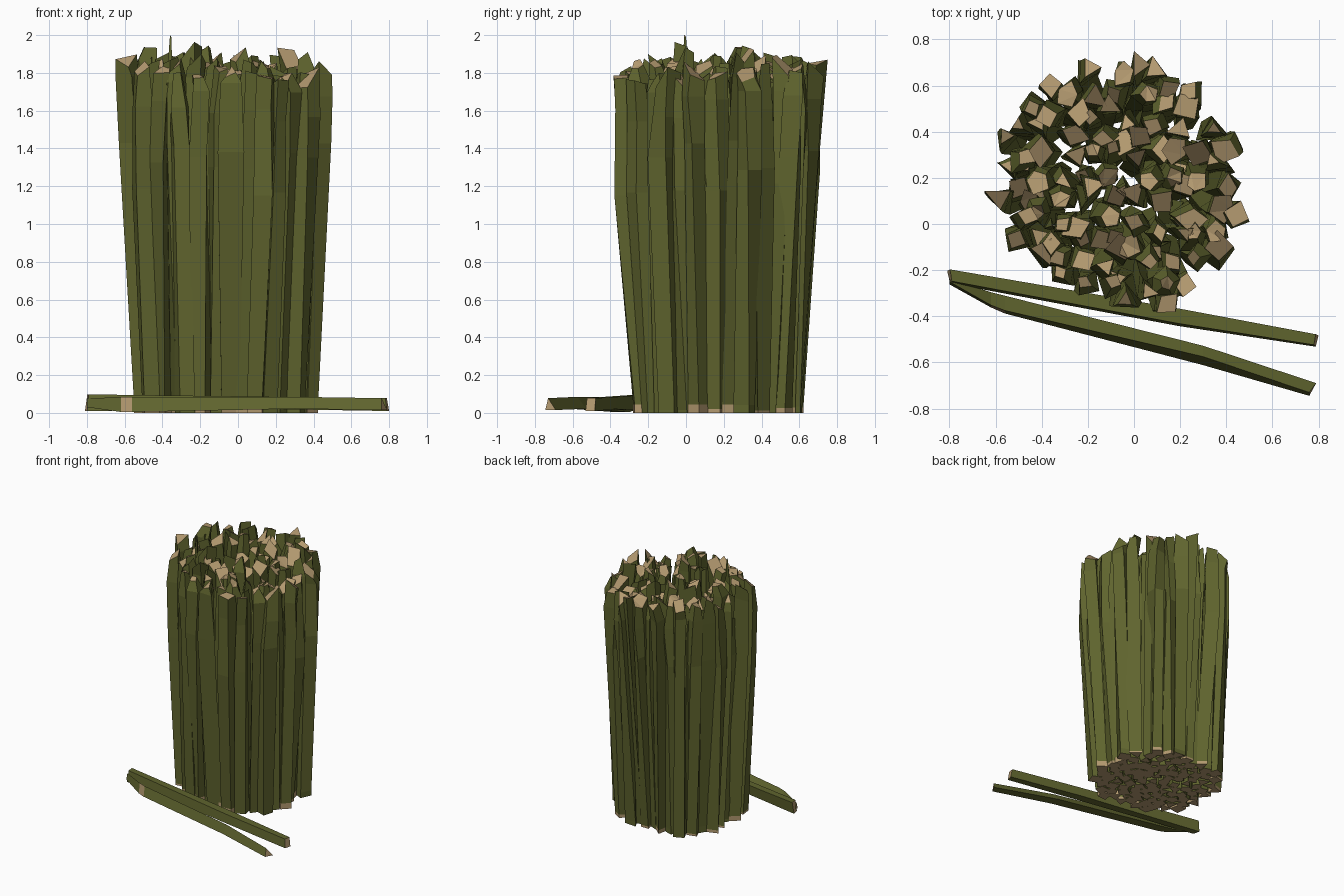
import bpy
import bmesh
import math
import random
from mathutils import Vector

random.seed(7)
rnd = random.uniform

cube = bpy.data.objects.get("Cube")
if cube:
    bpy.data.objects.remove(cube, do_unlink=True)


def make_material(name, color):
    mat = bpy.data.materials.new(name)
    mat.use_nodes = True
    mat.diffuse_color = color
    mat.node_tree.nodes["Principled BSDF"].inputs["Base Color"].default_value = color
    return mat


BARK, WOOD = 0, 1
materials = [make_material("green_bark", (0.115, 0.127, 0.027, 1)),
             make_material("cut_wood", (0.45, 0.32, 0.16, 1))]


def finish(bm, name):
    bmesh.ops.recalc_face_normals(bm, faces=bm.faces)
    bmesh.ops.triangulate(bm, faces=[f for f in bm.faces if len(f.verts) > 4])
    mesh = bpy.data.meshes.new(name)
    bm.to_mesh(mesh)
    bm.free()
    for mat in materials:
        mesh.materials.append(mat)
    obj = bpy.data.objects.new(name, mesh)
    bpy.context.collection.objects.link(obj)
    return obj


def skin(bm, rings, bare=None):
    """Join rings of points into a closed stick; segment number bare has no bark."""
    loops = [[bm.verts.new(p) for p in ring] for ring in rings]
    n = len(loops[0])
    for k, (low, high) in enumerate(zip(loops, loops[1:])):
        for i in range(n):
            j = (i + 1) % n
            face = bm.faces.new((low[i], low[j], high[j], high[i]))
            face.material_index = WOOD if k == bare else BARK
    for end in (loops[0], loops[-1]):
        bm.faces.new(end).material_index = WOOD


# Standing bundle: sticks packed together, flaring towards an uneven top
CENTER = Vector((-0.08, 0.17, 0))
COUNT = 104
# Radius of the base and top outlines at every 30 degrees
BASE = [0.48, 0.54, 0.51, 0.45, 0.50, 0.52, 0.48, 0.48, 0.47, 0.45, 0.51, 0.53]
TOP = [0.57, 0.58, 0.58, 0.56, 0.56, 0.60, 0.56, 0.53, 0.52, 0.57, 0.62, 0.60]
# Unusually tall sticks: x, y, height
TALL = [(-0.50, 0.32, 1.94), (-0.28, 0.0, 1.90), (-0.17, 0.3, 1.92),
        (0.33, 0.3, 1.88), (0.0, 0.02, 1.90)]


def outline(table, angle):
    """Radius for the centre of an outermost stick."""
    t = math.degrees(angle) % 360 / 30
    k = int(t)
    return table[k % 12] * (k + 1 - t) + table[(k + 1) % 12] * (t - k) - 0.045


def jitter(size):
    return Vector((rnd(-size, size), rnd(-size, size), 0))


def upright_stick(bm, index):
    spread = math.sqrt((index + 0.5) / COUNT)
    angle = index * math.pi * (3 - math.sqrt(5))
    out = Vector((math.cos(angle), math.sin(angle), 0))
    outer = spread > 0.85
    low = CENTER + out * spread * outline(BASE, angle)
    high = CENTER + out * spread * outline(TOP, angle) + jitter(0.015 if outer else 0.04)
    bend = low.lerp(high, 0.92) + jitter(0.01)

    # The front edge is cut lower, and a few inner sticks are short
    height = rnd(1.74, 1.86) if rnd(0, 1) > 0.12 else rnd(1.5, 1.72)
    if outer:
        height = 1.82 + 0.03 * out.y - 0.03 * out.x + rnd(-0.04, 0.03)
    for x, y, z in TALL:
        if (high.xy - Vector((x, y))).length < 0.055:
            height = z

    sides = random.choice((3, 4, 4, 5))
    phase = rnd(0, math.tau)
    twist = rnd(-0.9, 0.9)
    tilt = jitter(0.9)
    girth = rnd(0.9, 1.1)
    foot = 0.056 if outer else rnd(0.045, 0.06)
    levels = [(low, 0.0, foot, 0), (low, rnd(0.01, 0.05), foot, 0),
              (bend, rnd(1.15, 1.45), 0.062 * girth, 0.6),
              (high, height - rnd(0.06, 0.25), 0.061 * girth, 0.9),
              (high + jitter(0.02), height, rnd(0.03, 0.062), 1)]
    rings = []
    wobble = [rnd(0.8, 1.2) for _ in range(sides)]
    for level, (mid, z, radius, turn) in enumerate(levels):
        ring = []
        for i in range(sides):
            a = phase + twist * turn + math.tau * i / sides
            offset = Vector((math.cos(a), math.sin(a), 0)) * radius * wobble[i]
            if level > 1:
                offset *= rnd(0.8, 1.2)
            point = mid + offset
            point.z = z
            if level == 4:
                point.z += offset.dot(tilt) + rnd(-0.02, 0.02)
            ring.append(point)
        rings.append(ring)
    skin(bm, rings, bare=0 if outer and rnd(0, 1) < 0.65 else None)


bundle = bmesh.new()
for k in range(COUNT):
    upright_stick(bundle, k)

# Thin splinter standing above the bundle
skin(bundle, [[(-0.39, -0.02, 1.6), (-0.34, -0.03, 1.6), (-0.36, 0.03, 1.6)],
              [(-0.36, -0.01, 2.0), (-0.353, -0.01, 1.99), (-0.356, 0, 1.99)]])

# Long stick leaning out at the back
skin(bundle, [[(-0.03, 0.59, 0.02), (0.07, 0.57, 0), (0.03, 0.5, 0)],
              [(0.0, 0.75, 1.87), (0.07, 0.69, 1.84), (0.0, 0.64, 1.85)]])
finish(bundle, "stick_bundle")

# Loose four-sided stick lying behind, ends cut to face up: x, y, half width, bottom, top
back = bmesh.new()
skin(back, [[(x * 0.985, y - w, bottom), (x, y + w * 0.8, bottom),
             (x * 0.985, y + w, top), (x * 0.975, y - w * 0.7, top)]
            for x, y, w, bottom, top in [(-0.81, -0.227, 0.030, 0.01, 0.098),
                                         (0.20, -0.405, 0.038, 0.02, 0.085),
                                         (0.80, -0.505, 0.027, 0.01, 0.078)]])
finish(back, "loose_stick_back")

# Loose three-sided stick lying in front: x, then y of front edge, ridge and back edge
front = bmesh.new()
skin(front, [[(x - slant, y_front, bottom), (x - slant, y_ridge, top), (x, y_back, bottom)]
             for x, y_front, y_ridge, y_back, bottom, top, slant in [
                 (-0.80, -0.262, -0.25, -0.238, 0.03, 0.075, 0),
                 (-0.62, -0.362, -0.352, -0.296, 0.005, 0.085, 0),
                 (-0.56, -0.388, -0.375, -0.311, 0.005, 0.085, 0),
                 (0.30, -0.612, -0.575, -0.528, 0.022, 0.085, 0),
                 (0.79, -0.745, -0.73, -0.69, 0.015, 0.078, 0.03)]])
front_stick = finish(front, "loose_stick_front")

# Bare wood patch near the split end of the front stick
for face in front_stick.data.polygons:
    if -0.62 < face.center.x < -0.56 and face.normal.y < -0.5:
        face.material_index = WOOD
